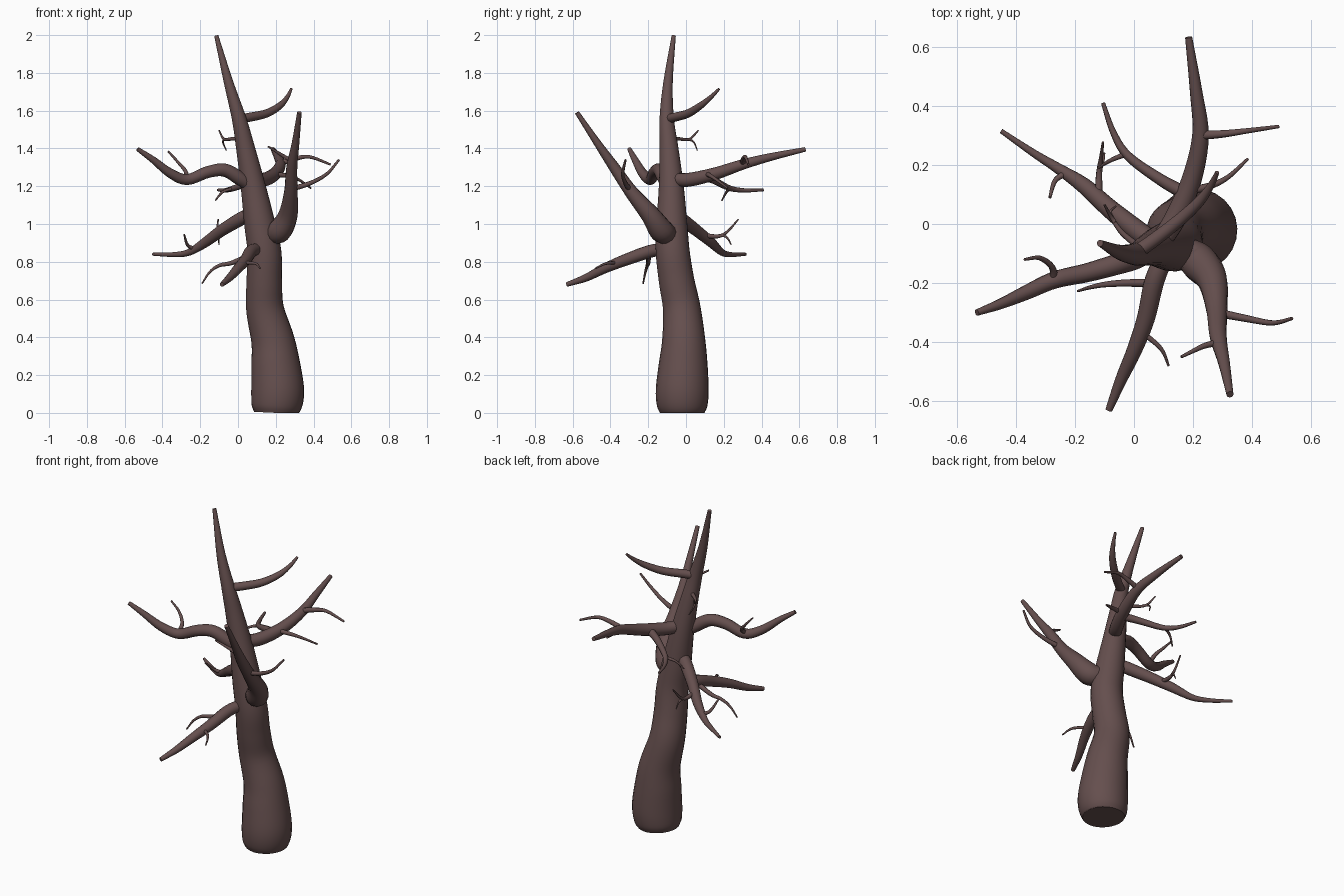
import bpy, bmesh, math
from mathutils import Vector

bark = bpy.data.materials.new("dark_brown_bark")
bark.diffuse_color = (0.13, 0.078, 0.076, 1)


def spline(pts, steps):
    """Catmull-Rom through (x, y, z, radius) points."""
    p = [Vector(q) for q in pts]
    p = [2 * p[0] - p[1]] + p + [2 * p[-1] - p[-2]]
    out = []
    for i in range(1, len(p) - 2):
        a, b, c, d = p[i - 1:i + 3]
        for k in range(steps):
            t = k / steps
            out.append(0.5 * (2 * b + (c - a) * t + (2 * a - 5 * b + 4 * c - d) * t * t
                              + (3 * b - a - 3 * c + d) * t ** 3))
    return out + [p[-2]]


def limb(name, pts, sides=14, steps=5):
    """Tapered round tube with flat caps along a smooth path."""
    s = spline(pts, steps)
    c = [q.to_3d() for q in s]
    bm = bmesh.new()
    rings, u = [], Vector((1, 0.3, 0.2))
    for i, q in enumerate(s):
        t = (c[min(i + 1, len(c) - 1)] - c[max(i - 1, 0)]).normalized()
        u = (u - t * u.dot(t)).normalized()
        v = t.cross(u)
        ring = []
        for k in range(sides):
            a = 2 * math.pi * k / sides
            co = c[i] + (u * math.cos(a) + v * math.sin(a)) * q[3]
            co.z = max(co.z, 0)
            ring.append(bm.verts.new(co))
        rings.append(ring)
    for a, b in zip(rings, rings[1:]):
        for k in range(sides):
            j = (k + 1) % sides
            bm.faces.new((a[k], a[j], b[j], b[k]))
    bm.faces.new(rings[0][::-1])
    bm.faces.new(rings[-1])
    for f in bm.faces:
        f.smooth = len(f.verts) == 4
    me = bpy.data.meshes.new(name)
    bm.to_mesh(me)
    bm.free()
    me.materials.append(bark)
    bpy.context.collection.objects.link(bpy.data.objects.new(name, me))


def twig(name, r0, r1, *pts):
    """Thin limb with evenly tapering radius."""
    n = len(pts) - 1
    limb(name, [(*p, r0 + (r1 - r0) * i / n) for i, p in enumerate(pts)], 8, 5)


# trunk
limb("trunk", [(.203, -.02, 0, .118), (.205, -.02, .04, .134), (.21, -.02, .12, .14),
               (.2, -.015, .25, .13), (.185, -.012, .38, .115), (.143, -.022, .55, .1),
               (.139, -.05, .7, .094), (.14, -.07, .85, .09), (.115, -.075, 1.0, .082),
               (.08, -.078, 1.2, .066), (.04, -.09, 1.4, .05), (.005, -.102, 1.56, .038),
               (-.05, -.095, 1.75, .025), (-.115, -.065, 1.997, .011)], 24, 5)

# main branches
limb("front_right_branch", [(.17, -.09, .95, .05), (.22, -.13, .965, .064), (.265, -.19, 1.05, .051),
                            (.28, -.29, 1.17, .036), (.285, -.38, 1.3, .029),
                            (.305, -.47, 1.43, .02), (.325, -.577, 1.59, .012)])
limb("back_branch", [(.09, -.06, 1.235, .035), (.14, .02, 1.235, .037), (.195, .15, 1.265, .034),
                     (.225, .3, 1.315, .028), (.21, .45, 1.355, .021), (.185, .632, 1.395, .012)])
limb("left_branch", [(.08, -.08, 1.19, .03), (.01, -.115, 1.24, .036), (-.07, -.14, 1.285, .035),
                     (-.16, -.165, 1.275, .032), (-.27, -.19, 1.235, .029),
                     (-.36, -.23, 1.27, .025), (-.45, -.27, 1.34, .018), (-.532, -.3, 1.397, .011)])
limb("back_left_branch", [(.08, -.07, 1.06, .03), (.02, -.03, 1.03, .036), (-.08, .05, .97, .032),
                          (-.17, .13, .905, .027), (-.26, .19, .85, .018),
                          (-.34, .24, .838, .013), (-.45, .315, .84, .008)])
limb("front_low_branch", [(.11, -.1, .87, .03), (.07, -.19, .855, .034), (.04, -.32, .81, .031),
                          (0, -.43, .765, .026), (-.045, -.53, .715, .02), (-.085, -.63, .68, .012)])
limb("upper_branch", [(0, -.1, 1.555, .024), (.06, -.06, 1.565, .024), (.15, .01, 1.585, .022),
                      (.22, .075, 1.625, .018), (.26, .13, 1.67, .012), (.282, .175, 1.715, .007)])

# twigs on the front right branch
twig("front_right_twig_a", .015, .006, (.28, -.3, 1.185), (.38, -.32, 1.215), (.47, -.335, 1.265), (.535, -.32, 1.34))
twig("front_right_twig_b", .012, .005, (.29, -.4, 1.33), (.24, -.412, 1.36), (.2, -.43, 1.385), (.16, -.45, 1.41))

# twigs on the back branch
twig("back_twig_a", .017, .006, (.22, .3, 1.32), (.3, .305, 1.345), (.38, .315, 1.355), (.49, .33, 1.315))
twig("back_twig_b", .024, .007, (.18, .1, 1.25), (.09, .15, 1.23), (-.02, .23, 1.19), (-.07, .31, 1.178), (-.105, .41, 1.18))
twig("back_twig_c", .015, .005, (.18, .11, 1.265), (.26, .13, 1.255), (.32, .16, 1.235), (.385, .22, 1.19))
twig("back_twig_d", .01, .004, (-.02, .24, 1.19), (-.08, .215, 1.17), (-.12, .19, 1.125))

# twigs on the left branches
twig("left_twig", .014, .005, (-.27, -.19, 1.24), (-.278, -.145, 1.28), (-.32, -.115, 1.33), (-.37, -.12, 1.385))
twig("back_left_twig_a", .014, .004, (-.12, .09, .94), (-.118, .17, .935), (-.112, .22, .96), (-.105, .277, 1.025))
twig("back_left_twig_b", .008, .003, (-.116, .18, .94), (-.105, .215, .93), (-.1, .24, .89))
twig("back_left_twig_c", .012, .005, (-.235, .17, .87), (-.268, .145, .89), (-.285, .09, .945))

# twigs on the low front branch
twig("front_low_twig_a", .01, .004, (.025, -.365, .795), (.08, -.41, .793), (.102, -.44, .785), (.117, -.48, .765))
twig("front_low_twig_b", .015, .004, (.07, -.2, .84), (-.03, -.2, .795), (-.1, -.205, .78), (-.15, -.215, .745), (-.19, -.227, .685))

# small forked twig high on the trunk
twig("high_twig", .012, .004, (.02, -.08, 1.455), (-.04, -.03, 1.45), (-.075, .02, 1.45), (-.1, .065, 1.495))
twig("high_twig_fork", .007, .003, (-.065, .005, 1.45), (-.08, .04, 1.435), (-.062, .06, 1.39))
